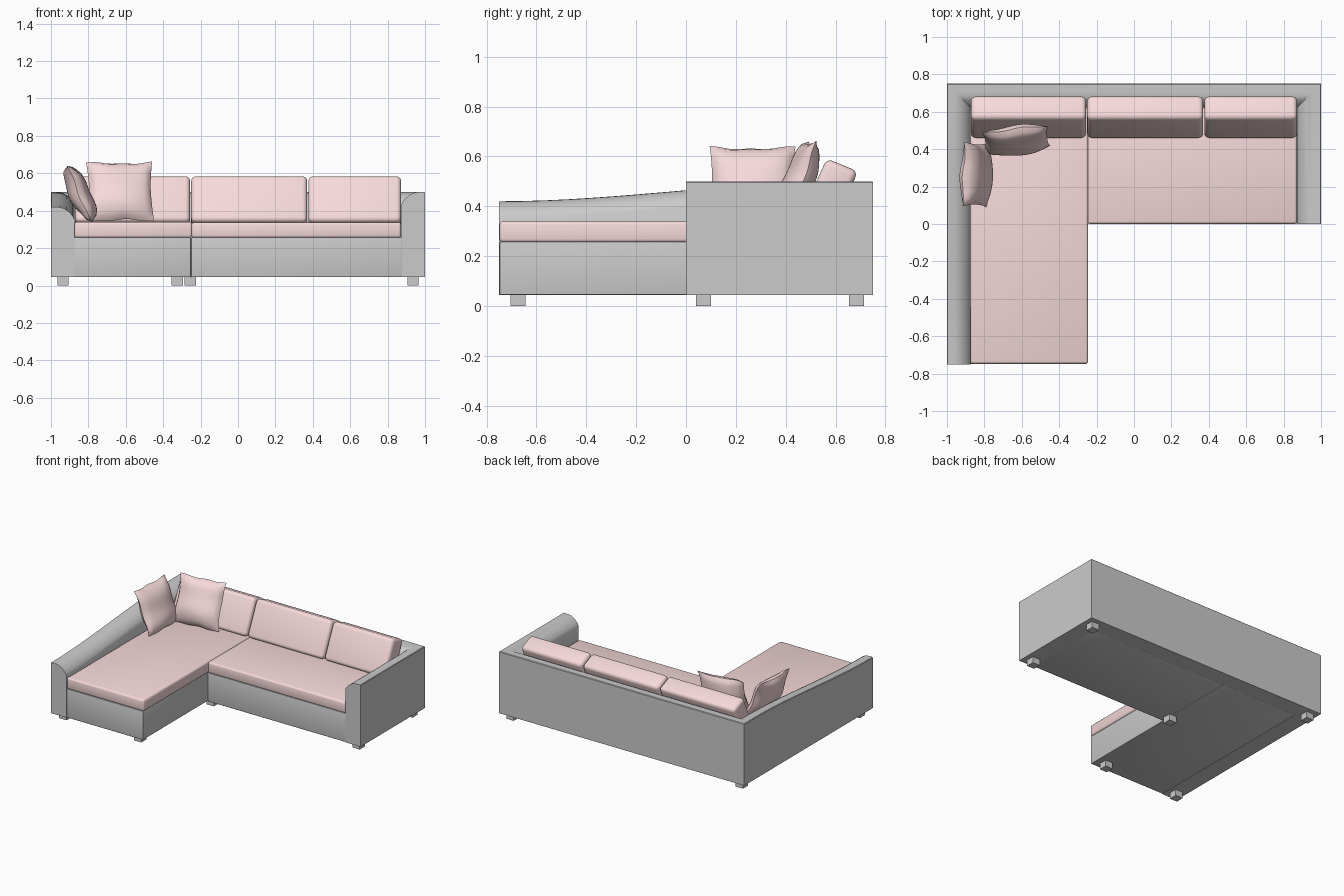
import bpy, bmesh, math
from mathutils import Vector

if "Cube" in bpy.data.objects:
    bpy.data.objects.remove(bpy.data.objects["Cube"])

pink = bpy.data.materials.new("pink_fabric")
pink.diffuse_color = (0.93, 0.70, 0.70, 1)
pink.use_nodes = True
pink.node_tree.nodes["Principled BSDF"].inputs["Base Color"].default_value = pink.diffuse_color


def finish(bm, name, mat=None, angle=35):
    bmesh.ops.recalc_face_normals(bm, faces=bm.faces)
    me = bpy.data.meshes.new(name)
    bm.to_mesh(me)
    bm.free()
    ob = bpy.data.objects.new(name, me)
    bpy.context.collection.objects.link(ob)
    if mat:
        me.materials.append(mat)
    bpy.ops.object.select_all(action='DESELECT')
    ob.select_set(True)
    bpy.context.view_layer.objects.active = ob
    bpy.ops.object.shade_smooth_by_angle(angle=math.radians(angle))
    return ob


def prism(name, x0, x1, profile, bevel=0.0, mat=None, segs=3):
    """Extrude a (y, z) profile from x0 to x1 and round its edges."""
    bm = bmesh.new()
    a = [bm.verts.new((x0, y, z)) for y, z in profile]
    b = [bm.verts.new((x1, y, z)) for y, z in profile]
    n = len(profile)
    bm.faces.new(a)
    bm.faces.new(b[::-1])
    for i in range(n):
        j = (i + 1) % n
        bm.faces.new((a[i], b[i], b[j], a[j]))
    if bevel:
        bmesh.ops.bevel(bm, geom=bm.edges[:], offset=bevel, segments=segs,
                        profile=0.5, affect='EDGES')
    return finish(bm, name, mat)


def box(name, x0, x1, y0, y1, z0, z1, bevel=0.0, mat=None):
    return prism(name, x0, x1, [(y0, z0), (y1, z0), (y1, z1), (y0, z1)], bevel, mat)


# Arms and back: one mitred sweep, the left arm sinking towards the front
def arm_top(y):
    t = min(1, (y + 0.75) / 1.4)
    return 0.42 + 0.08 * t * t * (3 - 2 * t)


stations = [((1, 0), (-1, 0), 0.5), ((1, 0.75), (-1, -1), 0.5), ((-1, 0.75), (1, -1), 0.5)]
for k in range(1, 17):
    y = 0.75 - 1.5 * k / 16
    stations.append(((-1, y), (1, 0), arm_top(y)))
crown = [(0, -0.004), (0.004, 0), (0.045, -0.001), (0.065, -0.006), (0.085, -0.017),
         (0.103, -0.032), (0.117, -0.049), (0.125, -0.066)]
bm = bmesh.new()
rings = []
for (px, py), (dx, dy), top in stations:
    section = [(0, 0.045)] + [(d, top + dz) for d, dz in crown] + [(0.125, 0.045)]
    rings.append([bm.verts.new((px + dx * d, py + dy * d, z)) for d, z in section])
for r, s in zip(rings, rings[1:]):
    for i in range(len(r)):
        j = (i + 1) % len(r)
        bm.faces.new((r[i], s[i], s[j], r[j]))
bm.faces.new(rings[0])
bm.faces.new(rings[-1][::-1])
finish(bm, "arms_and_back")

# Bases
box("chaise_base", -0.875, -0.252, -0.748, 0.625, 0.045, 0.257, 0.004)
box("sofa_base", -0.25, 0.875, 0.002, 0.625, 0.045, 0.257, 0.004)

# Feet
for i, (x, y) in enumerate([(-0.935, -0.675), (-0.325, -0.675), (-0.255, 0.07),
                            (0.935, 0.07), (-0.935, 0.685), (0.935, 0.685)]):
    box(f"foot_{i + 1}", x - 0.03, x + 0.03, y - 0.03, y + 0.03, 0, 0.046)

# Seat pads
box("chaise_seat_pad", -0.875, -0.245, -0.748, 0.62, 0.255, 0.34, 0.014, pink)
box("sofa_seat_pad", -0.248, 0.872, 0.0, 0.62, 0.255, 0.338, 0.014, pink)

# Leaning back cushions
lean = [(0.452, 0.345), (0.565, 0.592), (0.69, 0.54), (0.585, 0.30)]
for i, (x0, x1) in enumerate([(-0.872, -0.256), (-0.25, 0.37), (0.376, 0.872)]):
    prism(f"back_cushion_{i + 1}", x0, x1, lean, 0.026, pink, 4)


# Scatter pillows: two bulged sheets joined along a pinched rim
def pillow(name, centre, w, h, tilt, yaw, seed):
    bm = bmesh.new()
    for side in (-1, 1):
        made = bmesh.ops.create_grid(bm, x_segments=18, y_segments=18, size=1)["verts"]
        for v in made:
            u, q = v.co.x, v.co.y
            bulge = max(0, (1 - u * u) * (1 - q * q)) ** 0.5
            x = u * w / 2 * (1 - 0.07 * (1 - q * q) * u * u)
            z = q * h / 2 * (1 - 0.04 * (1 - u * u) * q * q)
            z += 0.003 * math.sin(7 * u + seed) * q * q
            wave = 0.006 * math.sin(4 * u + seed) * q + 0.005 * math.sin(5 * q + seed)
            v.co = Vector((x, side * 0.058 * bulge + wave, z))
    bmesh.ops.remove_doubles(bm, verts=bm.verts, dist=1e-4)
    ob = finish(bm, name, pink, 60)
    ob.location = centre
    ob.rotation_euler = (math.radians(tilt), 0, math.radians(yaw))


pillow("rear_pillow", (-0.63, 0.45, 0.502), 0.355, 0.335, -22, 6, 0.6)
pillow("side_pillow", (-0.845, 0.265, 0.49), 0.345, 0.325, -24, 88, 2.0)
